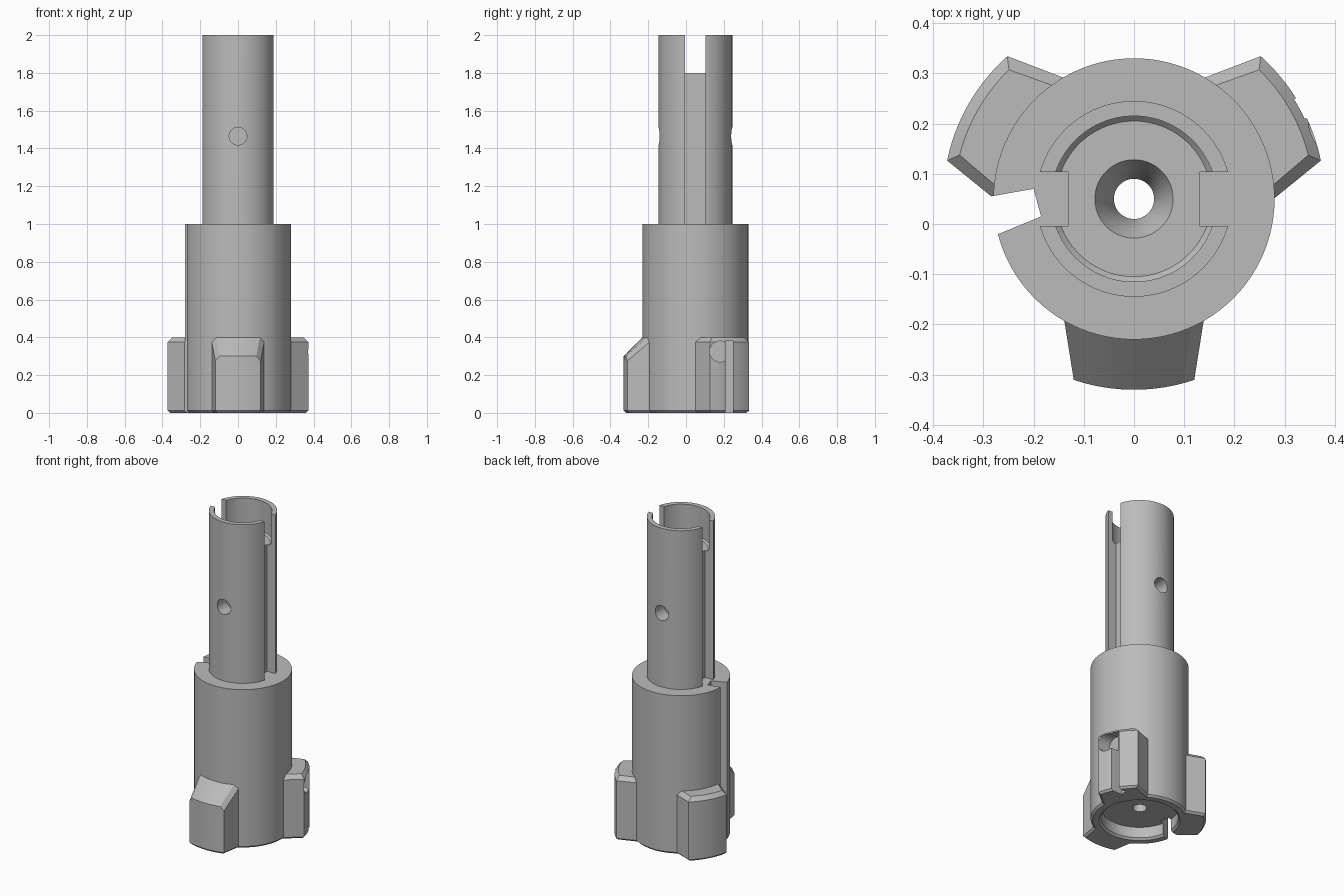
import bpy, bmesh, math
from mathutils import Vector, Matrix

if "Cube" in bpy.data.objects:
    bpy.data.objects.remove(bpy.data.objects["Cube"], do_unlink=True)

CY = 0.05          # the turning axis sits slightly behind the origin
SEG = 96

grey = bpy.data.materials.new("plain grey")
grey.use_nodes = True
colour = (0.5, 0.5, 0.5, 1)
grey.diffuse_color = colour
grey.node_tree.nodes["Principled BSDF"].inputs["Base Color"].default_value = colour


def make(name, bm, offset=(0, CY, 0)):
    bmesh.ops.translate(bm, verts=bm.verts, vec=offset)
    bmesh.ops.recalc_face_normals(bm, faces=bm.faces)
    mesh = bpy.data.meshes.new(name)
    bm.to_mesh(mesh)
    bm.free()
    mesh.materials.append(grey)
    ob = bpy.data.objects.new(name, mesh)
    bpy.context.collection.objects.link(ob)
    return ob


def skin(bm, rings, wrap):
    """Join matching rings of vertices with quads."""
    pairs = list(zip(rings, rings[1:])) + ([(rings[-1], rings[0])] if wrap else [])
    for a, b in pairs:
        for i in range(len(a)):
            k = (i + 1) % len(a)
            bm.faces.new((a[i], a[k], b[k], b[i]))


def lathe(name, profile):
    bm = bmesh.new()
    rings = []
    for s in range(SEG):
        t = 2 * math.pi * s / SEG
        rings.append([bm.verts.new((r * math.cos(t), r * math.sin(t), z)) for r, z in profile])
    skin(bm, rings, True)
    return make(name, bm)


def prism(name, outline, z0, z1):
    bm = bmesh.new()
    rings = [[bm.verts.new((x, y, z)) for x, y in outline] for z in (z0, z1)]
    skin(bm, rings, False)
    for ring in rings:
        bm.faces.new(ring)
    return make(name, bm)


def box(name, lo, hi):
    return prism(name, [(lo[0], lo[1]), (hi[0], lo[1]), (hi[0], hi[1]), (lo[0], hi[1])], lo[2], hi[2])


def rod(name, start, end, radius):
    a, b = Vector(start), Vector(end)
    bm = bmesh.new()
    turn = (b - a).to_track_quat('Z', 'Y').to_matrix().to_4x4()
    bmesh.ops.create_cone(bm, cap_ends=True, segments=32, radius1=radius, radius2=radius,
                          depth=(b - a).length, matrix=Matrix.Translation((a + b) / 2) @ turn)
    return make(name, bm)


def cut(target, cutter):
    cutter.hide_render = True
    mod = target.modifiers.new("cut", 'BOOLEAN')
    mod.operation = 'DIFFERENCE'
    mod.solver = 'EXACT'
    mod.object = cutter
    bpy.context.view_layer.objects.active = target
    bpy.ops.object.modifier_apply(modifier=mod.name)
    bpy.data.objects.remove(cutter, do_unlink=True)


def lug(name, angle, sloped):
    """Tapered block with an arched outer face and chamfered rims."""
    n = 10
    bm = bmesh.new()

    def ring(inset, level, top):
        radius = 0.38 - (0 if sloped and top else inset)
        spread = math.asin((0.12 - inset) / radius)
        outer = [(radius * math.cos(a), radius * math.sin(a))
                 for a in (spread * (2 * j / n - 1) for j in range(n + 1))]
        inner = [(0.235, (0.14 - inset) * (1 - 2 * j / n)) for j in range(n + 1)]
        verts = []
        for x, y in outer + inner:
            drop = math.hypot(x, y) - 0.28 if sloped and top else 0
            verts.append(bm.verts.new((x, y, level - drop)))
        return verts

    rings = [ring(0.012, 0, False), ring(0, 0.012, False),
             ring(0, 0.375, True), ring(0.022, 0.4, True)]
    skin(bm, rings, False)
    for r in (rings[0], rings[-1]):
        for j in range(n):
            bm.faces.new((r[j], r[j + 1], r[2 * n - j], r[2 * n + 1 - j]))
    bmesh.ops.rotate(bm, verts=bm.verts, matrix=Matrix.Rotation(math.radians(angle), 3, 'Z'))
    return make(name, bm)


def key_notch():
    return prism("notch_cutter", [(-0.37, -0.01), (-0.2, 0.02), (-0.185, -0.035), (-0.355, -0.105)],
                 -0.1, 1.1)


# Barrel: hollow underside, through bore, full-length key notch
barrel = lathe("barrel", [(0.04, 0.08), (0.22, 0.08), (0.22, 0.012), (0.232, 0),
                          (0.268, 0), (0.28, 0.012), (0.28, 1), (0.04, 1)])
cut(barrel, key_notch())

# Shaft: countersunk core with an open sleeve above it
shaft = lathe("shaft", [(0.04, 1), (0.04, 1.72), (0.062, 1.77), (0.078, 1.8), (0.155, 1.8),
                        (0.165, 1.81), (0.165, 2), (0.195, 2), (0.195, 1)])
for side in (-1, 1):
    xs = sorted((side * 0.13, side * 0.3))
    cut(shaft, box("slot_cutter", (xs[0], -0.054, 0.95), (xs[1], 0.054, 2.1)))
    cut(shaft, rod("pin_cutter", (0, side * 0.1, 1.465), (0, side * 0.3, 1.465), 0.047))

# Three lugs round the foot
front_lug = lug("front_lug", -90, True)
left_lug = lug("back_left_lug", 30, False)
right_lug = lug("back_right_lug", 150, False)
cut(right_lug, key_notch())

# Hooked channel in the left lug
cut(left_lug, box("channel_cutter", (0.27, 0.16, -0.1), (0.5, 0.2, 0.38)))
cut(left_lug, rod("pocket_cutter", (0.29, 0.13, 0.325), (0.5, 0.13, 0.325), 0.055))

# Smooth round faces, keep edges crisp
bpy.ops.object.select_all(action='DESELECT')
for ob in (barrel, shaft, front_lug, left_lug, right_lug):
    ob.select_set(True)
    bpy.context.view_layer.objects.active = ob
bpy.ops.object.shade_smooth_by_angle(angle=math.radians(25))
